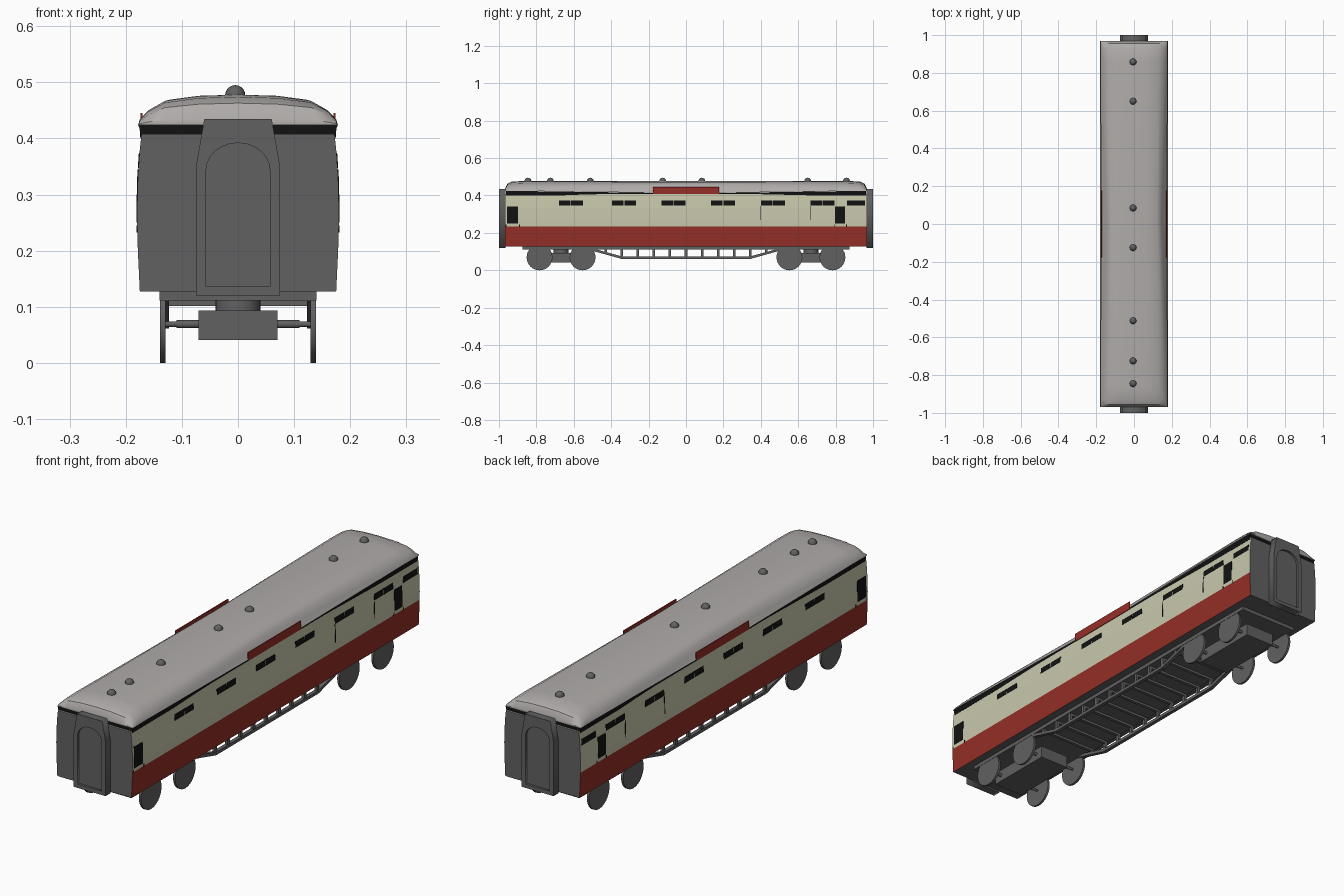
import bpy, bmesh, math
from mathutils import Vector

if "Cube" in bpy.data.objects:
    bpy.data.objects.remove(bpy.data.objects["Cube"])


def material(name, rgb):
    m = bpy.data.materials.new(name)
    m.diffuse_color = (*rgb, 1)
    m.use_nodes = True
    m.node_tree.nodes["Principled BSDF"].inputs["Base Color"].default_value = m.diffuse_color
    return m


CREAM = material("cream_paint", (0.58, 0.58, 0.42))
RED = material("red_paint", (0.30, 0.028, 0.02))
DARK = material("dark_grey", (0.12, 0.12, 0.12))
BLACK = material("black", (0.006, 0.006, 0.006))
ROOF = material("roof_grey", (0.43, 0.41, 0.40))


def finish(name, bm, *mats):
    bmesh.ops.recalc_face_normals(bm, faces=bm.faces)
    me = bpy.data.meshes.new(name)
    if len(mats) > 1:  # second material for ends and underside
        for f in bm.faces:
            f.material_index = int(abs(f.normal.y) > 0.9 or f.normal.z < -0.9)
    bm.to_mesh(me)
    bm.free()
    for m in mats:
        me.materials.append(m)
    ob = bpy.data.objects.new(name, me)
    bpy.context.collection.objects.link(ob)
    return ob


def smooth(ob, angle=35):
    bpy.ops.object.select_all(action='DESELECT')
    ob.select_set(True)
    bpy.context.view_layer.objects.active = ob
    bpy.ops.object.shade_smooth_by_angle(angle=math.radians(angle))


def ring(half):
    """Right-hand half profile (x, z), bottom to top, mirrored to a closed ring."""
    return half + [(-x, z) for x, z in reversed(half) if x > 0]


def loft(name, sections, *mats):
    bm = bmesh.new()
    rows = [[bm.verts.new((x, y, z)) for x, z in ring(h)] for y, h in sections]
    n = len(rows[0])
    for a, b in zip(rows, rows[1:]):
        for i in range(n):
            j = (i + 1) % n
            bm.faces.new((a[i], a[j], b[j], b[i]))
    bm.faces.new(rows[0])
    bm.faces.new(rows[-1])
    return finish(name, bm, *mats)


def box(name, centre, size, mat, rot_x=0):
    bm = bmesh.new()
    bmesh.ops.create_cube(bm, size=1)
    bmesh.ops.scale(bm, vec=size, verts=bm.verts)
    ob = finish(name, bm, mat)
    ob.location = centre
    ob.rotation_euler.x = rot_x
    return ob


def cylinder(name, centre, r, length, mat, axis='X', sides=32):
    bm = bmesh.new()
    bmesh.ops.create_cone(bm, cap_ends=True, segments=sides, radius1=r, radius2=r, depth=length)
    ob = finish(name, bm, mat)
    ob.location = centre
    if axis == 'X':
        ob.rotation_euler.y = math.pi / 2
    smooth(ob)
    return ob


# Body shell: red lower band, cream upper band, dark ends and floor
SIDE = [(0.175, 0.127), (0.1785, 0.2), (0.1795, 0.235), (0.18, 0.27),
        (0.1785, 0.33), (0.1755, 0.375), (0.172, 0.408)]
for name, half, mat in (("lower_body", SIDE[:3], RED), ("upper_body", SIDE[2:], CREAM)):
    loft(name, [(-0.968, half), (0.968, half)], mat, DARK)


def side_x(z):
    for (x0, z0), (x1, z1) in zip(SIDE, SIDE[1:]):
        if z <= z1:
            return x0 + (x1 - x0) * (z - z0) / (z1 - z0)
    return SIDE[-1][0]


# Roof: full shoulders at the ends, pinched in towards the middle
FULL = [(0.178, 0.424), (0.175, 0.434), (0.160, 0.450), (0.130, 0.467), (0.07, 0.4755), (0, 0.478)]
PINCH = [(0.173, 0.412), (0.147, 0.436), (0.140, 0.456), (0.122, 0.469), (0.07, 0.476), (0, 0.478)]


def lowered(k):
    return [(x, 0.424 + (z - 0.424) * k) for x, z in FULL]


tip = [(0.968, lowered(0.2)), (0.955, lowered(0.72)), (0.93, lowered(0.93)), (0.86, FULL)]
roof = loft("roof", [(-y, h) for y, h in tip] + [(0.03, PINCH)] + [(y, h) for y, h in reversed(tip)], ROOF)
smooth(roof, 30)

# Black gap under the eaves
GAP_END = [(0.174, 0.4), (0.176, 0.425)]
GAP_MID = [(0.170, 0.4), (0.170, 0.411)]
loft("eaves_gap", [(-0.962, GAP_END), (0.03, GAP_MID), (0.962, GAP_END)], BLACK)

# Roof vents
for y in (-0.845, -0.725, -0.512, -0.125, 0.085, 0.65, 0.858):
    bm = bmesh.new()
    bmesh.ops.create_uvsphere(bm, u_segments=16, v_segments=10, radius=0.018)
    vent = finish("roof_vent", bm, DARK)
    vent.location = (-0.005, y, 0.477)
    smooth(vent, 60)

# Windows, door glass and door seams, laid on the curved sides
panels = []
for y0 in (-0.68, -0.395, -0.13, 0.134, 0.40, 0.665):
    panels += [(y0, y0 + 0.062, 0.347, 0.374), (y0 + 0.066, y0 + 0.128, 0.347, 0.374)]
panels += [(0.86, 0.957, 0.347, 0.374), (-0.957, -0.898, 0.25, 0.342), (0.797, 0.85, 0.25, 0.342)]
panels += [(y, y + 0.004, 0.27, 0.345) for y in (0.398, 0.662)]
panels += [(y, y + 0.005, 0.232, 0.245) for y in (-0.965, -0.892, 0.79, 0.855)]
bm = bmesh.new()
for s in (1, -1):
    for y0, y1, z0, z1 in panels:
        zs = [z0] + [z for _, z in SIDE if z0 < z < z1] + [z1]
        rows = [[bm.verts.new((s * (side_x(z) + 0.0012), y, z)) for y in (y0, y1)] for z in zs]
        back = [[bm.verts.new((s * (side_x(z) - 0.003), y, z)) for y in (y0, y1)] for z in zs]
        for i in range(len(zs) - 1):
            a, b, c, d = rows[i], rows[i + 1], back[i], back[i + 1]
            bm.faces.new((a[0], a[1], b[1], b[0]))
            bm.faces.new((a[0], b[0], d[0], c[0]))
            bm.faces.new((a[1], c[1], d[1], b[1]))
finish("windows", bm, BLACK)

# Long boards at the eaves
for s in (1, -1):
    box("side_board", (s * 0.172, 0, 0.427), (0.004, 0.355, 0.036), RED)

# End gangways: frame with an arched recess
OUTER = [(-0.075, 0.12), (0.075, 0.12), (0.075, 0.35), (0.06, 0.435), (-0.06, 0.435), (-0.075, 0.35)]
ARCH = [(-0.057, 0.136), (0.057, 0.136)] + [
    (0.057 * math.cos(t), 0.343 + 0.049 * math.sin(t)) for t in [math.pi * i / 12 for i in range(13)]]
for s in (1, -1):
    cu = bpy.data.curves.new("gangway_frame", 'CURVE')
    cu.dimensions = '2D'
    cu.fill_mode = 'BOTH'
    cu.extrude = 0.017
    for pts in (OUTER, ARCH):
        sp = cu.splines.new('POLY')
        sp.points.add(len(pts) - 1)
        for p, (x, z) in zip(sp.points, pts):
            p.co = (x, z, 0, 1)
        sp.use_cyclic_u = True
    cu.materials.append(DARK)
    ob = bpy.data.objects.new("gangway_frame", cu)
    bpy.context.collection.objects.link(ob)
    ob.location.y = s * 0.983
    ob.rotation_euler.x = math.pi / 2
    bpy.ops.object.select_all(action='DESELECT')
    ob.select_set(True)
    bpy.context.view_layer.objects.active = ob
    bpy.ops.object.convert(target='MESH')
    box("gangway_door", (0, s * 0.978, 0.262), (0.118, 0.024, 0.262), DARK)

# Underframe and trusses
box("underframe", (0, 0, 0.119), (0.28, 1.75, 0.016), DARK)
for s in (1, -1):
    x = s * 0.131
    box("truss_bottom", (x, 0, 0.068), (0.016, 0.70, 0.013), DARK)
    for e in (1, -1):
        a, b = Vector((x, e * 0.345, 0.068)), Vector((x, e * 0.52, 0.116))
        d = b - a
        box("truss_diagonal", (a + b) / 2, (0.016, d.length, 0.013), DARK, math.atan2(d.z, d.y))
    for i in range(11):
        y = -0.43 + 0.086 * i
        low = 0.068 + max(0, abs(y) - 0.345) * 0.27
        box("truss_post", (x, y, (low + 0.115) / 2), (0.012, 0.014, 0.115 - low), DARK)
for i in range(11):
    box("cross_bar", (0, -0.43 + 0.086 * i, 0.107), (0.25, 0.014, 0.012), DARK)

# Bogies
for s in (1, -1):
    yc = s * 0.668
    box("bogie_block", (0, yc, 0.067), (0.14, 0.30, 0.053), DARK)
    cylinder("bogie_pivot", (0, yc, 0.102), 0.04, 0.024, DARK, axis='Z')
    for e in (1, -1):
        y = yc + e * 0.115
        cylinder("axle", (0, y, 0.069), 0.007, 0.22, DARK, sides=16)
        cylinder("axle_tip", (0, y, 0.069), 0.005, 0.27, DARK, sides=16)
        for w in (1, -1):
            cylinder("wheel", (w * 0.134, y, 0.069), 0.069, 0.01, DARK)
